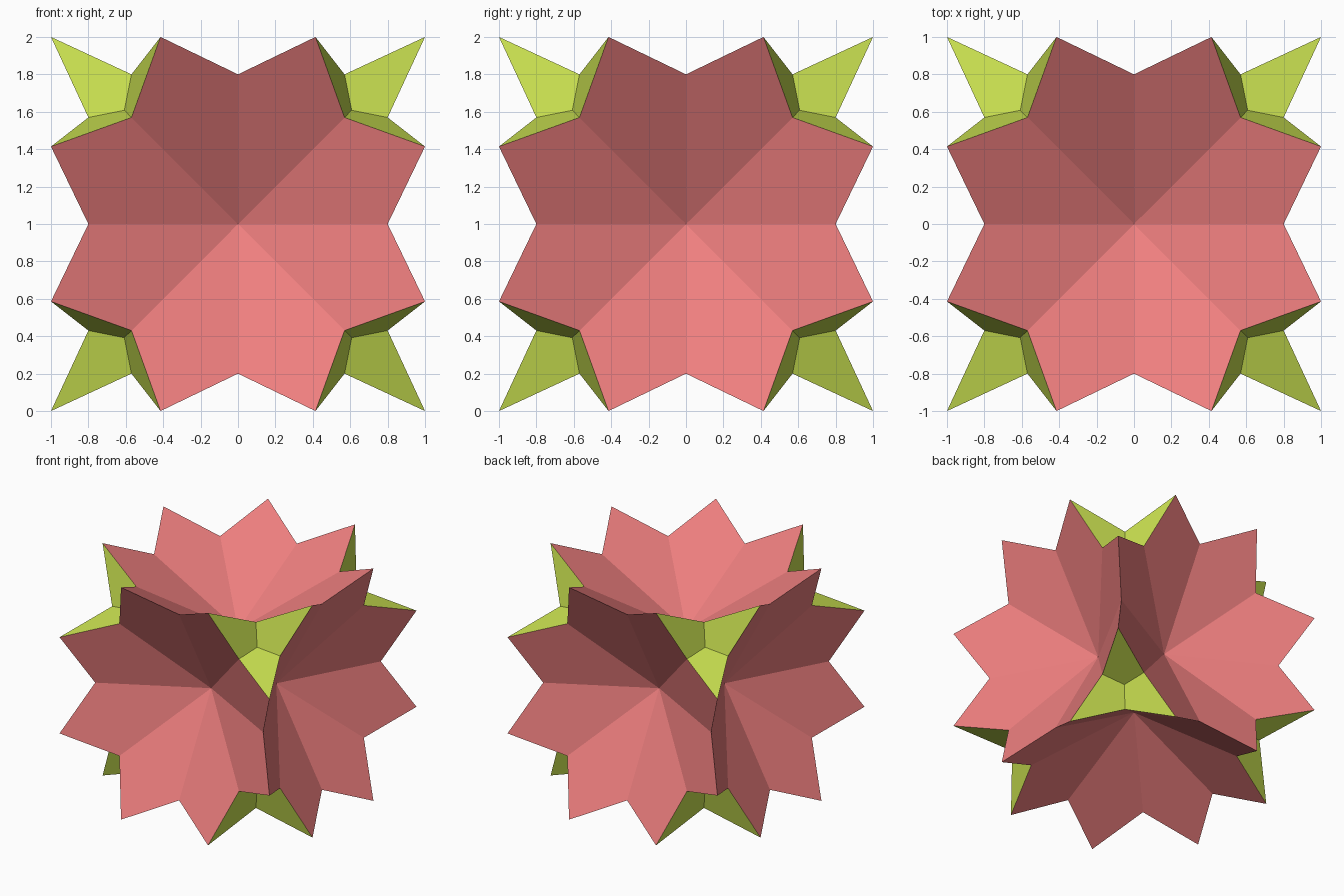
import bpy, bmesh
from itertools import product
from mathutils import Vector

if "Cube" in bpy.data.objects:
    bpy.data.objects.remove(bpy.data.objects["Cube"])

TIP = 2 ** 0.5 - 1   # short coordinate of the 24 star tips
EDGE = 0.8           # notch between two neighbouring flowers
DIAG = 0.5695        # diagonal notch of a flower
PIT = 0.3648         # depth of flower centre
CORNER = 0.608       # centre of corner cluster


def octahedral_copies(face, orders):
    """Repeat a face over axis orders and all mirror signs, without duplicates."""
    seen = {}
    for order in orders:
        for signs in product((1, -1), repeat=3):
            pts = [tuple(s * p[i] + 0.0 for i, s in zip(order, signs)) for p in face]
            seen[frozenset(pts)] = pts
    return seen.values()


def build(name, face, orders, color):
    bm = bmesh.new()
    for pts in octahedral_copies(face, orders):
        f = bm.faces.new([bm.verts.new(p) for p in pts])
        f.normal_update()
        if f.normal.dot(f.calc_center_median()) < 0:
            f.normal_flip()
    bmesh.ops.remove_doubles(bm, verts=bm.verts, dist=1e-4)
    bmesh.ops.translate(bm, verts=bm.verts, vec=Vector((0, 0, 1)))
    mesh = bpy.data.meshes.new(name)
    bm.to_mesh(mesh)
    bm.free()
    mat = bpy.data.materials.new(name + "_color")
    mat.diffuse_color = color
    mat.use_nodes = True
    mat.node_tree.nodes["Principled BSDF"].inputs["Base Color"].default_value = mat.diffuse_color
    mesh.materials.append(mat)
    obj = bpy.data.objects.new(name, mesh)
    bpy.context.collection.objects.link(obj)


cyclic = [(0, 1, 2), (1, 2, 0), (2, 0, 1)]
swapped = [(0, 2, 1), (2, 1, 0), (1, 0, 2)]

# Six sunken eight-petal flowers
build("flower_faces",
      [(0, PIT, 0), (0, EDGE, EDGE), (TIP, 1, 1), (DIAG, EDGE, DIAG)],
      cyclic + swapped, (0.85, 0.21, 0.21, 1))

# Eight corner clusters of three kites
build("corner_kites",
      [(CORNER,) * 3, (DIAG, DIAG, EDGE), (TIP, 1, 1), (DIAG, EDGE, DIAG)],
      cyclic, (0.58, 0.74, 0.08, 1))
